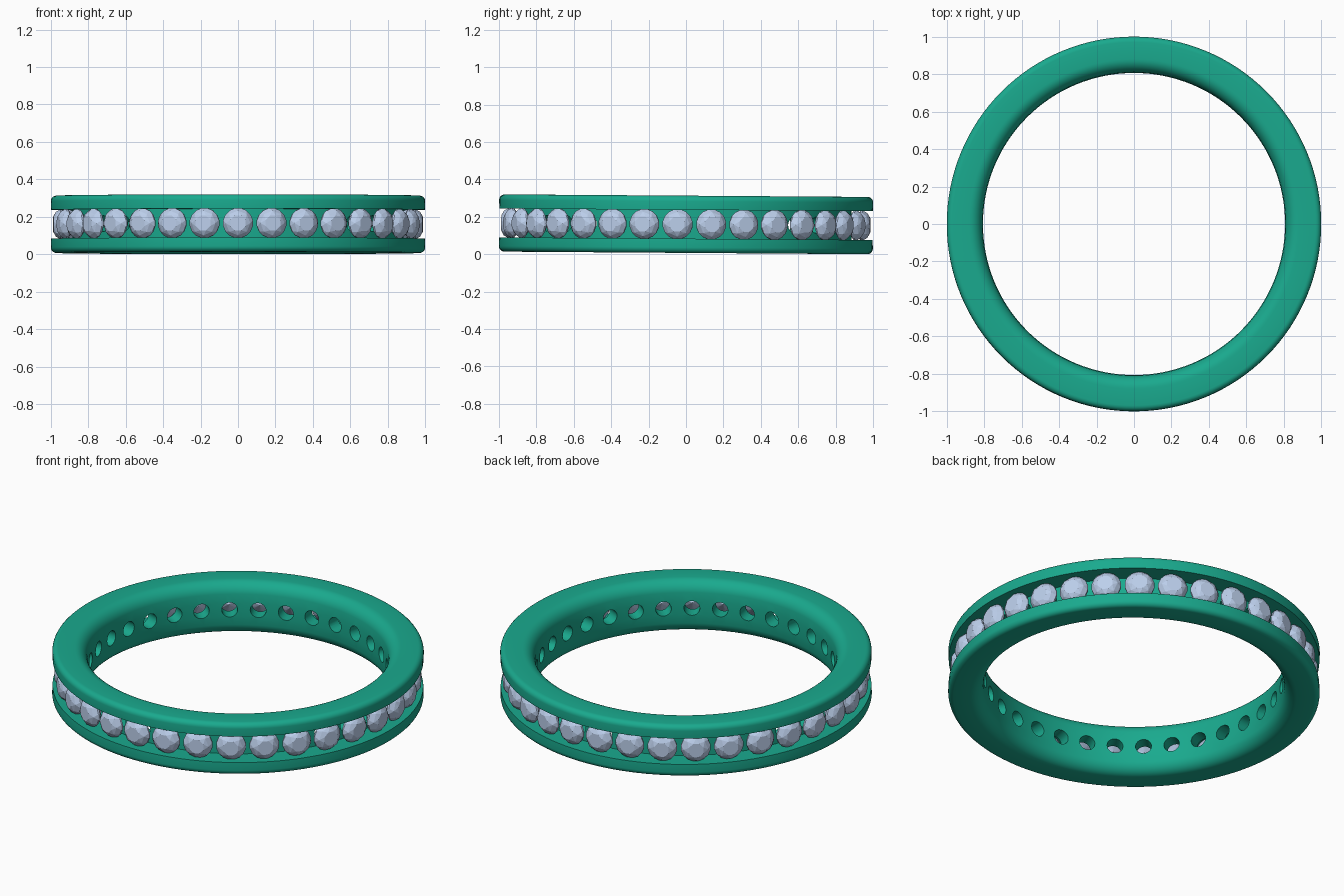
import bpy, bmesh
from math import sin, cos, pi, radians
from mathutils import Matrix, Vector

if "Cube" in bpy.data.objects:
    bpy.data.objects.remove(bpy.data.objects["Cube"])

COUNT, H, CH, FLOOR = 33, 0.153, 0.077, 0.885   # stones, half height, half channel, channel floor
POSE = Matrix.Translation((0, 0, 0.16)) @ Matrix.Rotation(-0.007, 4, 'X')


def material(name, rgb):
    m = bpy.data.materials.new(name)
    m.diffuse_color = (*rgb, 1)
    m.use_nodes = True
    m.node_tree.nodes["Principled BSDF"].inputs["Base Color"].default_value = m.diffuse_color
    return m


def make(name, bm, mat=None):
    bmesh.ops.recalc_face_normals(bm, faces=bm.faces)
    me = bpy.data.meshes.new(name)
    bm.to_mesh(me)
    bm.free()
    ob = bpy.data.objects.new(name, me)
    bpy.context.collection.objects.link(ob)
    if mat:
        me.materials.append(mat)
    return ob


def seat_frame(i, r):
    # local z points radially outward at stone i
    a = -pi / 2 + i * 2 * pi / COUNT
    return (Matrix.Rotation(a, 4, 'Z') @ Matrix.Translation((r, 0, 0))
            @ Matrix.Rotation(pi / 2, 4, 'Y'))


def arc(cx, cz, rx, rz, a0, a1, n):
    return [(cx + rx * cos(radians(a0 + (a1 - a0) * k / n)),
             cz + rz * sin(radians(a0 + (a1 - a0) * k / n))) for k in range(n + 1)]


green = material("green_metal", (0.01, 0.40, 0.27))
blue = material("pale_stone", (0.50, 0.62, 0.83))

# Band: upper half profile (channel floor, rail, comfort-fit bore), mirrored and revolved
half = [(FLOOR, CH), (0.998, CH)]
half += arc(0.97, H - 0.03, 0.03, 0.03, 0, 90, 5)
half += arc(0.88, H - 0.075, 0.07, 0.075, 90, 170, 8)
half += [(0.807, 0.04)]
profile = half + [(r, -z) for r, z in reversed(half)]
SEG = 128
bm = bmesh.new()
rings = [[bm.verts.new((r * cos(2 * pi * s / SEG), r * sin(2 * pi * s / SEG), z))
          for r, z in profile] for s in range(SEG)]
n = len(profile)
for s in range(SEG):
    a, b = rings[s], rings[(s + 1) % SEG]
    for k in range(n):
        bm.faces.new((a[k], b[k], b[(k + 1) % n], a[(k + 1) % n]))
band = make("band", bm, green)

# Drill holes under every stone
bm = bmesh.new()
for i in range(COUNT):
    bmesh.ops.create_cone(bm, cap_ends=True, segments=24, radius1=0.043, radius2=0.043,
                          depth=0.2, matrix=seat_frame(i, 0.85))
drill = make("hole_cutter", bm)
drill.hide_render = True
mod = band.modifiers.new("holes", 'BOOLEAN')
mod.operation, mod.solver, mod.object = 'DIFFERENCE', 'EXACT', drill
bpy.context.view_layer.objects.active = band
band.select_set(True)
bpy.ops.object.modifier_apply(modifier=mod.name)
bpy.data.objects.remove(drill)
bpy.ops.object.shade_smooth_by_angle(angle=radians(35))
band.matrix_world = POSE


# Stone: faceted brilliant as the hull of its facet rings
def ring(count, r, z, phase):
    return [Vector((r * cos(2 * pi * (k + phase) / count),
                    r * sin(2 * pi * (k + phase) / count), z)) for k in range(count)]


bm = bmesh.new()
points = (ring(8, 0.043, 0.043, 0.5) + ring(8, 0.066, 0.029, 0) + ring(16, 0.081, 0.005, 0.5)
          + ring(16, 0.081, -0.005, 0.5) + ring(8, 0.045, -0.035, 0) + [Vector((0, 0, -0.07))])
bmesh.ops.convex_hull(bm, input=[bm.verts.new(p) for p in points])
bmesh.ops.dissolve_limit(bm, angle_limit=0.01, verts=bm.verts, edges=bm.edges)
first = make("stone_01", bm, blue)
for i in range(COUNT):
    stone = first
    if i:
        stone = bpy.data.objects.new(f"stone_{i + 1:02d}", first.data)
        bpy.context.collection.objects.link(stone)
    stone.matrix_world = POSE @ seat_frame(i, 0.945)
